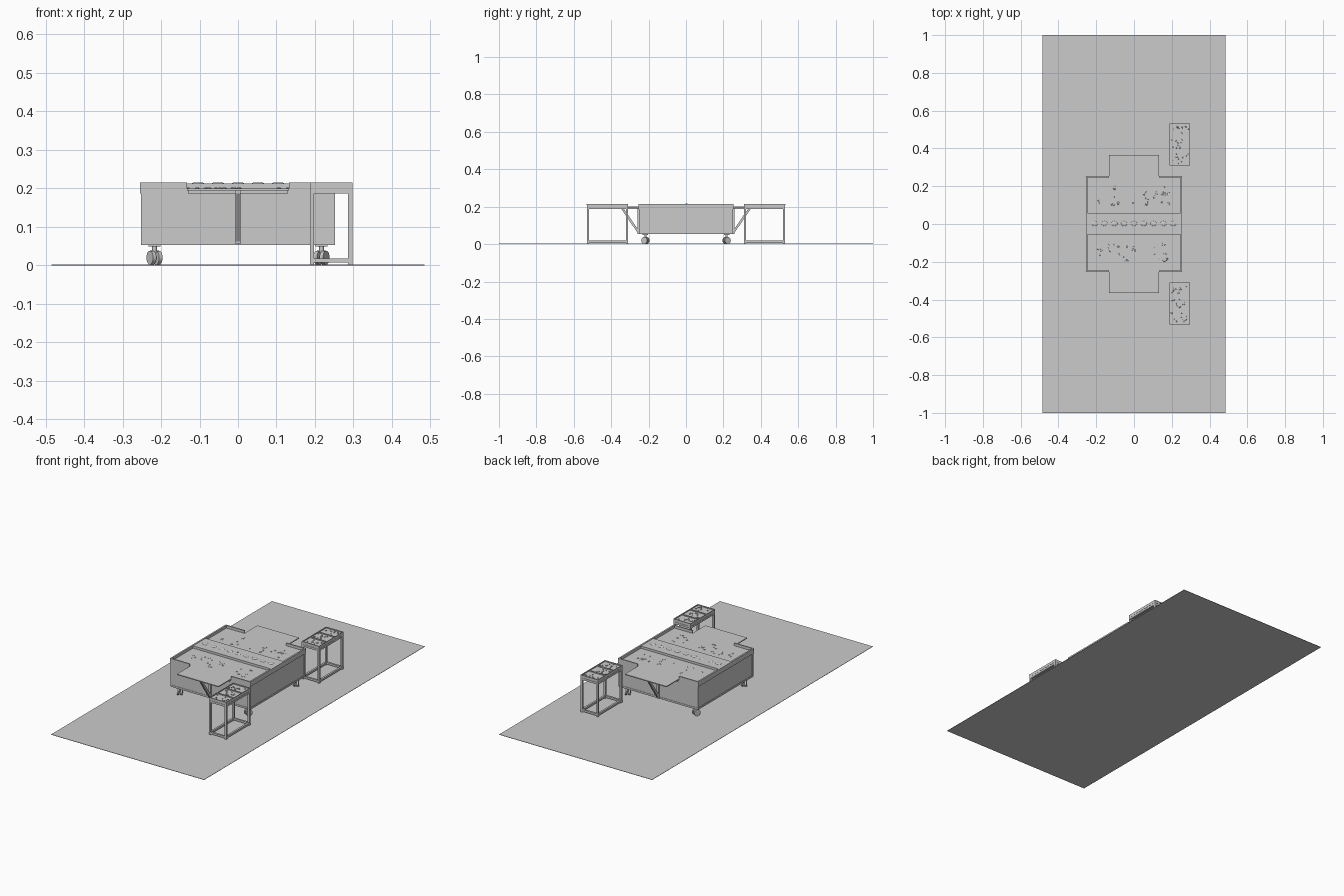
import bpy, bmesh, math, random
from mathutils import Vector, Matrix

if "Cube" in bpy.data.objects:
    bpy.data.objects.remove(bpy.data.objects["Cube"])

random.seed(4)
grey = bpy.data.materials.new("plain grey")
grey.diffuse_color = (0.6, 0.6, 0.6, 1)
grey.use_nodes = True
grey.node_tree.nodes["Principled BSDF"].inputs["Base Color"].default_value = grey.diffuse_color


def finish(name, bm, smooth=False):
    me = bpy.data.meshes.new(name)
    bm.normal_update()
    bm.to_mesh(me)
    bm.free()
    me.materials.append(grey)
    ob = bpy.data.objects.new(name, me)
    bpy.context.collection.objects.link(ob)
    if smooth:
        bpy.context.view_layer.objects.active = ob
        ob.select_set(True)
        bpy.ops.object.shade_smooth_by_angle(angle=math.radians(35))
        ob.select_set(False)
    return ob


def box(bm, x0, x1, y0, y1, z0, z1):
    m = Matrix.Translation(((x0 + x1) / 2, (y0 + y1) / 2, (z0 + z1) / 2))
    bmesh.ops.create_cube(bm, size=1, matrix=m @ Matrix.Diagonal((abs(x1 - x0), abs(y1 - y0), abs(z1 - z0), 1)))


def bar(bm, a, b, w):
    a, b = Vector(a), Vector(b)
    d = b - a
    m = Matrix.Translation((a + b) / 2) @ d.to_track_quat('Z', 'X').to_matrix().to_4x4()
    bmesh.ops.create_cube(bm, size=1, matrix=m @ Matrix.Diagonal((w, w, d.length, 1)))


def cyl(bm, c, r, h, axis='Z', n=16, turn=0):
    m = Matrix.Translation(c) @ Matrix.Rotation(turn, 4, 'Z')
    if axis == 'X':
        m = m @ Matrix.Rotation(math.pi / 2, 4, 'Y')
    bmesh.ops.create_cone(bm, cap_ends=True, segments=n, radius1=r, radius2=r, depth=h, matrix=m)


def bits(bm, x0, x1, y0, y1, z, n, r):
    # small scattered pebbles, half sunk in the surface
    for _ in range(n):
        c = (random.uniform(x0, x1), random.uniform(y0, y1), z)
        s = r * random.uniform(0.6, 1.2)
        m = Matrix.Translation(c) @ Matrix.Rotation(random.uniform(0, 3), 4, 'Z')
        bmesh.ops.create_icosphere(bm, subdivisions=1, radius=1,
                                   matrix=m @ Matrix.Diagonal((s, s * 0.6, 0.003, 1)))


# thin floor sheet
bm = bmesh.new()
box(bm, -0.485, 0.485, -1, 1, 0, 0.002)
finish("floor_sheet", bm)

# cart walls: ends full height, long sides notched for the leaves
bm = bmesh.new()
for s in (-1, 1):
    box(bm, s * 0.246, s * 0.25, -0.25, 0.25, 0.055, 0.215)
    box(bm, -0.246, 0.246, s * 0.246, s * 0.25, 0.055, 0.195)
    for t in (-1, 1):
        box(bm, t * 0.132, t * 0.246, s * 0.246, s * 0.25, 0.195, 0.215)
box(bm, -0.246, 0.246, -0.246, 0.246, 0.055, 0.06)
finish("cart_body", bm)

# frame tubes along the cart edges
bm = bmesh.new()
for s in (-1, 1):
    box(bm, -0.25, 0.25, s * 0.242, s * 0.252, 0.053, 0.063)
    box(bm, s * 0.242, s * 0.252, -0.25, 0.25, 0.053, 0.063)
    box(bm, s * 0.25, s * 0.255, -0.252, 0.252, 0.187, 0.215)
    for t in (-1, 1):
        box(bm, s * 0.242, s * 0.252, t * 0.242, t * 0.252, 0.053, 0.19)
        box(bm, s * 0.132, s * 0.255, t * 0.25, t * 0.253, 0.187, 0.215)
finish("cart_frame", bm)

for s, side in ((-1, "front"), (1, "back")):
    # work surface and folding leaf in one level
    bm = bmesh.new()
    box(bm, -0.246, 0.246, s * 0.055, s * 0.246, 0.195, 0.2)
    box(bm, -0.132, 0.132, s * 0.246, s * 0.365, 0.195, 0.2)
    finish(side + "_worktop", bm)

    # leaf edging and brace
    bm = bmesh.new()
    box(bm, -0.13, 0.13, s * 0.254, s * 0.262, 0.187, 0.195)
    box(bm, -0.007, 0.007, s * 0.254, s * 0.345, 0.187, 0.195)
    box(bm, -0.007, 0.007, s * 0.25, s * 0.258, 0.055, 0.19)
    bar(bm, (0, s * 0.255, 0.065), (0, s * 0.34, 0.19), 0.012)
    finish(side + "_leaf_brace", bm)

    # scattered pieces on the worktop
    bm = bmesh.new()
    bits(bm, -0.2, 0.2, s * 0.1, s * 0.2, 0.2, 24, 0.009)
    finish(side + "_worktop_pieces", bm)

# raised centre strip with nine round bowls
bm = bmesh.new()
box(bm, -0.252, 0.252, -0.056, 0.058, 0.195, 0.213)
finish("centre_strip", bm)
bm = bmesh.new()
for i in range(9):
    x = -0.208 + i * 0.052
    m = Matrix.Translation((x, 0.002, 0.213))
    bmesh.ops.create_uvsphere(bm, u_segments=14, v_segments=8, radius=1,
                              matrix=m @ Matrix.Diagonal((0.016, 0.013, 0.003, 1)))
finish("centre_bowls", bm, True)

# swivel casters at the four corners
for sx in (-1, 1):
    for sy in (-1, 1):
        x, y, t = sx * 0.217, sy * 0.217, 0.5 * sx * sy
        bm = bmesh.new()
        box(bm, x - 0.015, x + 0.015, y - 0.015, y + 0.015, 0.049, 0.054)
        cyl(bm, (x, y, 0.043), 0.006, 0.014)
        r = Matrix.Rotation(t, 4, 'Z')
        for k in (-1, 1):
            o = r @ Vector((k * 0.009, 0, 0))
            cyl(bm, (x + o.x, y + o.y, 0.02), 0.018, 0.010, 'X', 20, t)
        bar(bm, (x, y, 0.02), (x, y, 0.04), 0.007)
        finish("caster", bm, True)

# side stools: open tube frame with a three-part tray
for s, side in ((-1, "front"), (1, "back")):
    x0, x1, y0, y1, w = 0.187, 0.297, 0.31, 0.53, 0.011
    bm = bmesh.new()
    for x in (x0, x1 - w):
        for y in (y0, y1 - w):
            box(bm, x, x + w, s * y, s * (y + w), 0.002, 0.2)
        for z in (0.007, 0.187):
            box(bm, x, x + w, s * (y0 + w), s * (y1 - w), z, z + w)
    for y in (y0, y1 - w):
        for z in (0.007, 0.187):
            box(bm, x0 + w, x1 - w, s * y, s * (y + w), z, z + w)
    finish(side + "_stool_frame", bm)

    bm = bmesh.new()
    box(bm, x0, x1, s * y0, s * y1, 0.199, 0.209)
    for x in (x0, x1 - 0.003):
        box(bm, x, x + 0.003, s * y0, s * y1, 0.209, 0.215)
    for y in (y0, 0.382, 0.456, y1 - 0.003):
        box(bm, x0, x1, s * y, s * (y + 0.004), 0.209, 0.215)
    finish(side + "_stool_tray", bm)

    bm = bmesh.new()
    for y in (0.322, 0.396, 0.47):
        bits(bm, x0 + 0.01, x1 - 0.01, s * y, s * (y + 0.05), 0.21, 10, 0.006)
    finish(side + "_stool_pieces", bm)
